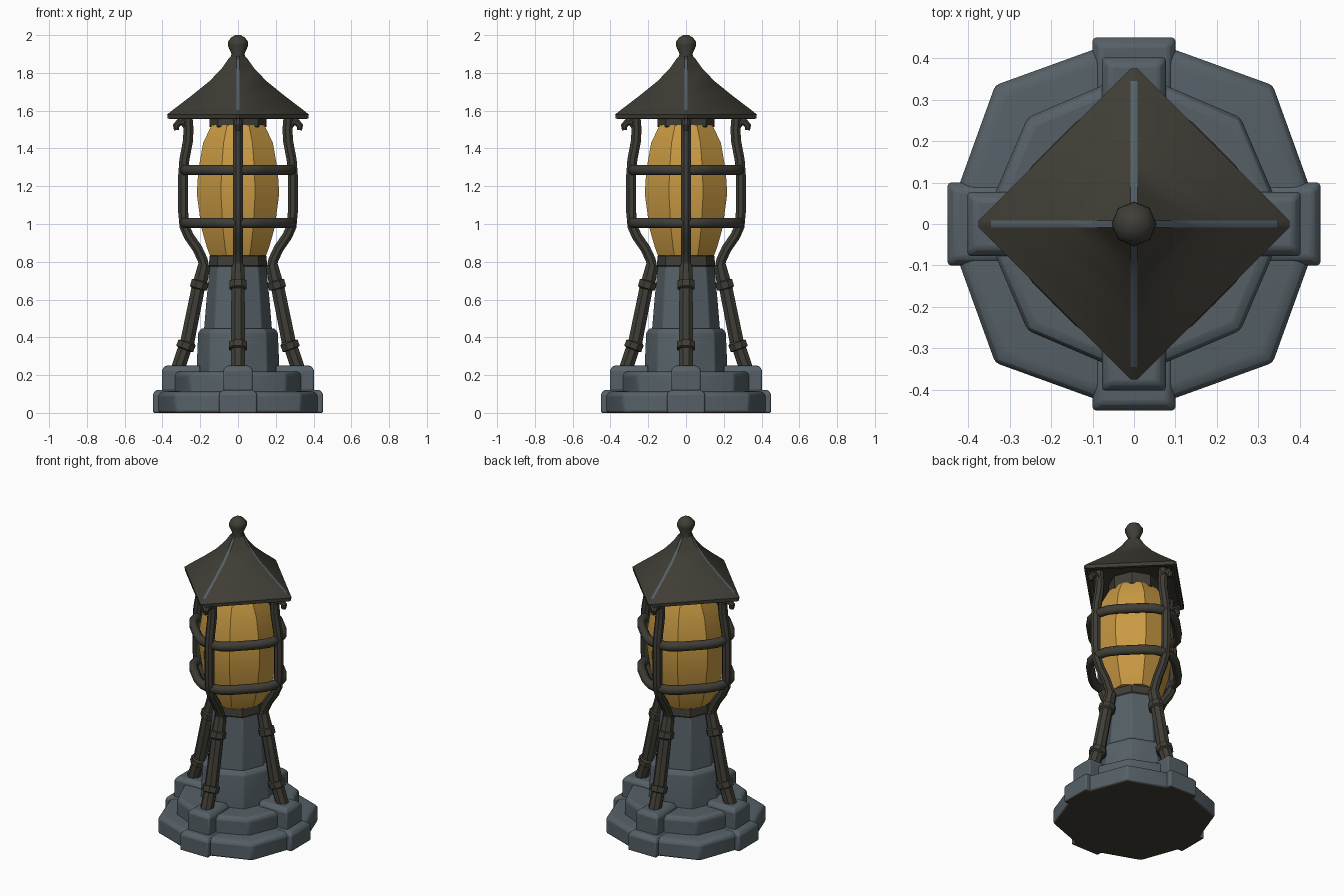
import bpy, bmesh, math
from mathutils import Vector, Matrix

if "Cube" in bpy.data.objects:
    bpy.data.objects.remove(bpy.data.objects["Cube"])


def material(name, rgb):
    m = bpy.data.materials.new(name)
    m.diffuse_color = (*rgb, 1)
    m.use_nodes = True
    m.node_tree.nodes["Principled BSDF"].inputs["Base Color"].default_value = m.diffuse_color
    return m


STONE = material("blue grey stone", (0.092, 0.118, 0.135))
IRON = material("dark iron", (0.050, 0.047, 0.036))
GLASS = material("amber glass", (0.58, 0.32, 0.055))


def finish(name, bm, mats, bevel=0, angle=35, rule=None):
    bmesh.ops.recalc_face_normals(bm, faces=bm.faces)
    bm.normal_update()
    if rule:
        for f in bm.faces:
            f.material_index = rule(f)
    me = bpy.data.meshes.new(name)
    bm.to_mesh(me)
    bm.free()
    ob = bpy.data.objects.new(name, me)
    bpy.context.collection.objects.link(ob)
    for m in mats:
        me.materials.append(m)
    if bevel:
        b = ob.modifiers.new("bevel", 'BEVEL')
        b.width, b.segments, b.limit_method = bevel, 2, 'ANGLE'
    bpy.ops.object.select_all(action='DESELECT')
    ob.select_set(True)
    bpy.context.view_layer.objects.active = ob
    bpy.ops.object.shade_smooth_by_angle(angle=math.radians(angle))
    return ob


def loft(bm, rings, closed=False):
    """Skin a list of equal-length point rings."""
    vs = [[bm.verts.new(p) for p in r] for r in rings]
    n = len(vs[0])
    pairs = list(zip(vs, vs[1:])) + ([(vs[-1], vs[0])] if closed else [])
    for a, b in pairs:
        for i in range(n):
            j = (i + 1) % n
            bm.faces.new((a[i], a[j], b[j], b[i]))
    if not closed:
        bm.faces.new(vs[0][::-1])
        bm.faces.new(vs[-1])


def ngon(r, z, n=8, turn=0.0):
    return [(r * math.cos(turn + math.tau * i / n), r * math.sin(turn + math.tau * i / n), z)
            for i in range(n)]


def lathe(name, profile, mat, n=8, turn=0.0, **kw):
    bm = bmesh.new()
    loft(bm, [ngon(r, z, n, turn) for r, z in profile])
    return finish(name, bm, [mat], **kw)


def four(pts, z, s=1.0):
    """Repeat points of one quarter around the z axis."""
    out = []
    for k in range(4):
        for x, y in pts:
            for _ in range(k):
                x, y = -y, x
            out.append((x * s, y * s, z))
    return out


def repeat4(bm):
    geom = bm.verts[:] + bm.edges[:] + bm.faces[:]
    for k in range(1, 4):
        d = bmesh.ops.duplicate(bm, geom=geom)
        bmesh.ops.rotate(bm, verts=[v for v in d['geom'] if isinstance(v, bmesh.types.BMVert)],
                         cent=(0, 0, 0), matrix=Matrix.Rotation(k * math.pi / 2, 3, 'Z'))


def sweep(bm, path, n=8):
    """Tube through (radius, z, half width) points in the xz plane."""
    pts = [Vector((r, 0, z)) for r, z, w in path]
    rings = []
    for i, p in enumerate(pts):
        t = (pts[min(i + 1, len(pts) - 1)] - pts[max(i - 1, 0)]).normalized()
        side = Vector((0, 1, 0))
        up = t.cross(side)
        w = path[i][2]
        ring = []
        for k in range(n):
            a = math.tau * (k + .5) / n
            ring.append(p + (side * math.cos(a) + up * math.sin(a)) * w * 1.06)
        rings.append(ring)
    loft(bm, rings)


# Stepped stone base, dark underneath
def underside(f):
    return 1 if f.normal.z < -0.9 and f.calc_center_median().z < 0.01 else 0


def tier(name, quarter, z0, z1, slope):
    bm = bmesh.new()
    loft(bm, [four(quarter, z0), four(quarter, z1), four(quarter, z1 + 0.015, slope)])
    finish(name, bm, [STONE, IRON], bevel=0.012, rule=underside)


tier("base_lower_tier", [(.42, -.1), (.42, .1), (.335, .335)], 0, .10, .94)
tier("base_upper_tier", [(.335, -.075), (.335, .075), (.257, .257)], .10, .205, .95)


# Four projecting pads on each tier
def pads(name, x0, x1, w, z0, z1):
    bm = bmesh.new()
    rings = []
    for z, c in ((z0, 0), (z1 - .02, 0), (z1, .018)):
        rings.append([(x0, -w + c, z), (x1 - c, -w + c, z), (x1 - c, w - c, z), (x0, w - c, z)])
    loft(bm, rings)
    repeat4(bm)
    finish(name, bm, [STONE, IRON], bevel=0.008, rule=underside)


pads("lower_pads", .28, .45, .1, 0, .122)
pads("upper_pads", .20, .402, .077, .1, .25)

# Stone column in two steps
lathe("column_lower", [(.222, .2), (.212, .425), (.195, .447)], STONE, bevel=.006)
lathe("column_upper", [(.182, .43), (.168, .6), (.150, .785)], STONE, bevel=.006)

# Iron collars and amber glass
T = math.pi / 8
lathe("lower_collar", [(.145, .765), (.155, .78), (.15, .83), (.14, .84)], IRON)
lathe("upper_collar", [(.13, 1.5), (.15, 1.515), (.15, 1.545), (.15, 1.59)], IRON)
lathe("glass", [(.160, .832), (.178, .875), (.210, .98), (.236, 1.16), (.228, 1.28),
                (.200, 1.43), (.150, 1.525)], GLASS, turn=T, angle=25)

# Sloping legs with joint bands
bm = bmesh.new()
sweep(bm, [(.318, .235, .037), (.284, .335, .037), (.282, .34, .049), (.27, .372, .049),
           (.268, .378, .038), (.212, .655, .036), (.21, .66, .047), (.2, .695, .047),
           (.198, .70, .038), (.178, .785, .033)])
repeat4(bm)
finish("legs", bm, [IRON])

# Curved cage rods and hooks under the roof corners
bm = bmesh.new()
W = .027
sweep(bm, [(.178, .765, W), (.187, .81, W), (.215, .87, W), (.26, .935, W), (.283, .985, W),
           (.29, 1.06, W), (.29, 1.26, W), (.284, 1.34, W), (.265, 1.44, W),
           (.262, 1.5, W), (.268, 1.575, W)])
sweep(bm, [(.262, 1.46, .018), (.268, 1.51, .02), (.288, 1.538, .02), (.312, 1.538, .02),
           (.328, 1.52, .018), (.325, 1.497, .014)])
repeat4(bm)
finish("cage_rods", bm, [IRON])

# Two cage hoops with clamp nubs at the rods
for name, z in (("lower_hoop", 1.005), ("upper_hoop", 1.285)):
    bm = bmesh.new()
    rings = []
    for k in range(8):
        a = math.tau * (k + .5) / 8
        ring = []
        for i in range(24):
            t = math.tau * i / 24
            r = .25 + .036 * math.cos(2 * t) ** 2 + .026 * math.cos(a)
            ring.append((r * math.cos(t), r * math.sin(t), z + .029 * math.sin(a)))
        rings.append(ring)
    loft(bm, rings, closed=True)
    finish(name, bm, [IRON], angle=50)

# Four-sided flared roof with worn, lighter ridges
bm = bmesh.new()
roof = [(.10, 1.60), (.33, 1.575), (.35, 1.555), (.372, 1.558), (.375, 1.58), (.345, 1.604),
        (.245, 1.68), (.15, 1.757), (.085, 1.825), (.052, 1.872), (.03, 1.895)]
loft(bm, [four([(r, -.008), (r, .008)], z) for r, z in roof])


def ridge(f):
    c = f.calc_center_median()
    return 1 if 1.6 < c.z < 1.86 and min(abs(c.x), abs(c.y)) < .002 and f.normal.z > .1 else 0


finish("roof", bm, [IRON, STONE], rule=ridge)

# Finial
lathe("finial", [(.045, 1.865), (.034, 1.9), (.054, 1.945), (.053, 1.965), (.036, 1.988),
                 (.014, 2.0)], IRON, angle=50)
